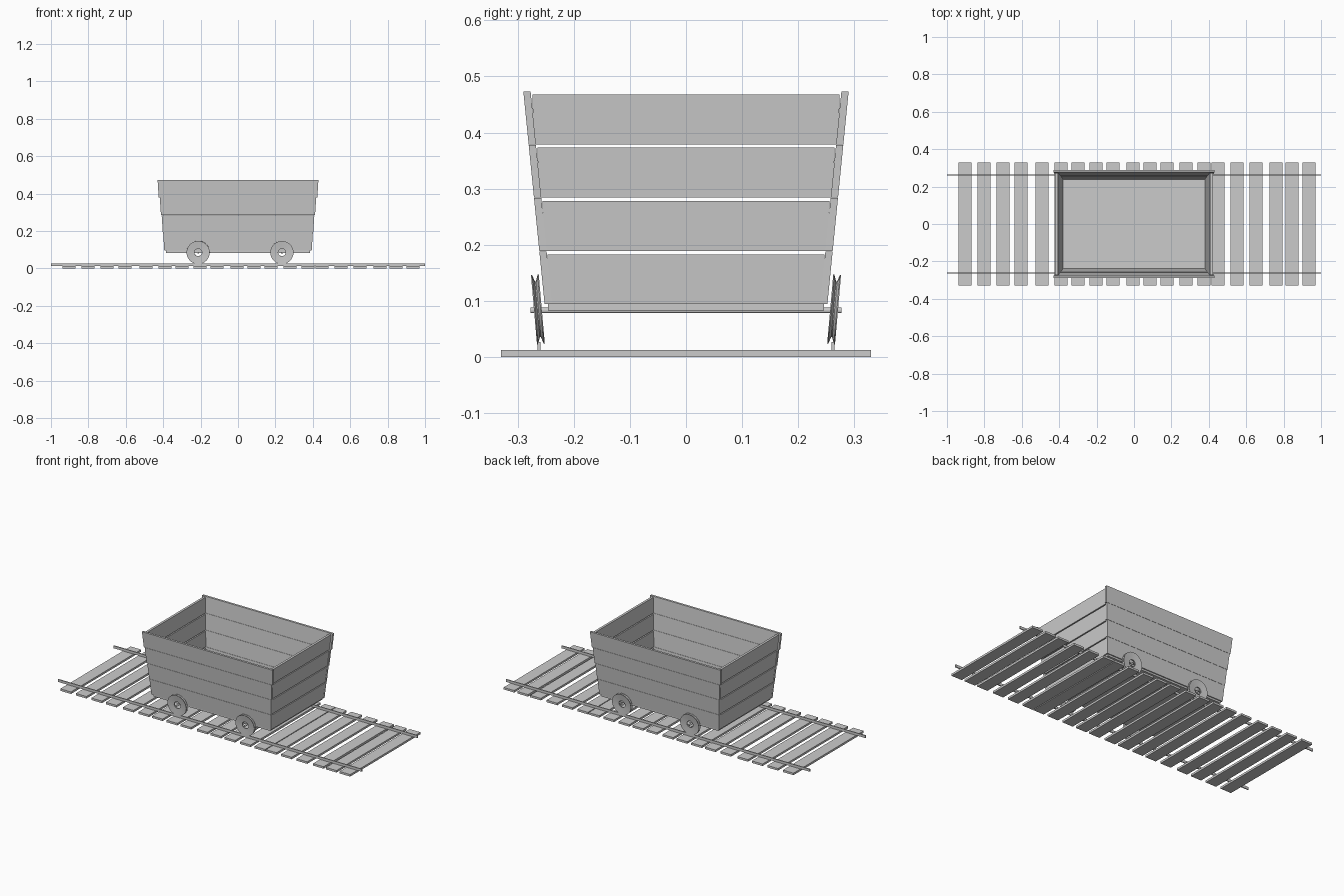
import bpy, bmesh, math
from mathutils import Matrix, Vector

if "Cube" in bpy.data.objects:
    bpy.data.objects.remove(bpy.data.objects["Cube"])


def make(name, bm):
    bmesh.ops.recalc_face_normals(bm, faces=bm.faces)
    me = bpy.data.meshes.new(name)
    bm.to_mesh(me)
    bm.free()
    ob = bpy.data.objects.new(name, me)
    bpy.context.collection.objects.link(ob)
    return ob


def box(name, x, y, z):
    bm = bmesh.new()
    bmesh.ops.create_cube(bm, size=1)
    for v in bm.verts:
        v.co = [r[0] if c < 0 else r[1] for c, r in zip(v.co, (x, y, z))]
    return make(name, bm)


def plank(name, half0, half1, out0, out1, z0, z1, thick, angle):
    """Leaning board whose outer face points along -y, turned about z."""
    bm = bmesh.new()
    bmesh.ops.create_cube(bm, size=1)
    for v in bm.verts:
        top, inner = v.co.z > 0, v.co.y > 0
        half, out = (half1, out1) if top else (half0, out0)
        v.co = (math.copysign(half, v.co.x), -out + (thick if inner else 0),
                z1 if top else z0)
    bmesh.ops.rotate(bm, verts=bm.verts, matrix=Matrix.Rotation(angle, 3, 'Z'))
    return make(name, bm)


def wheel(name, x, side):
    """Grooved wheel with a centre hole, leaning outwards like the walls."""
    profile = [(.020, -.003), (.032, -.004), (.062, -.007), (.062, -.005), (.050, -.001),
               (.050, .001), (.062, .005), (.062, .007), (.032, .004), (.020, .003)]
    bm = bmesh.new()
    n = 32
    rings = [[bm.verts.new((r * math.cos(a), t, r * math.sin(a))) for r, t in profile]
             for a in (2 * math.pi * i / n for i in range(n))]
    for i in range(n):
        a, b = rings[i], rings[(i + 1) % n]
        for j in range(len(profile)):
            k = (j + 1) % len(profile)
            bm.faces.new((a[j], a[k], b[k], b[j]))
    ob = make(name, bm)
    ob.location = (x, side * .264, .085)
    ob.rotation_euler.x = -side * math.radians(5)
    return ob


# Sleepers, unevenly spaced
sleepers = [-.904, -.802, -.70, -.604, -.492, -.39, -.30, -.204, -.112, -.005,
            .085, .177, .278, .375, .45, .55, .652, .76, .845, .935]
for x in sleepers:
    box("sleeper", (x - .035, x + .035), (-.33, .33), (0, .012))

# Rails
for s in (-1, 1):
    box("rail", (-1, 1), (s * .262 - .003, s * .262 + .003), (.012, .027))

# Cart floor
box("cart_floor", (-.385, .385), (-.246, .246), (.083, .095))

# Cart walls: four rows of leaning boards, side boards cover the end boards
side_out = lambda z: .252 + .1 * (z - .094)
end_out = lambda z: .393 + .075 * (z - .094)
for i, half in enumerate((.400, .408, .418, .430)):
    z0 = .094 + .095 * i
    z1, ze = z0 + .094, z0 + .089
    w = .247 + .009 * i
    for a in (0, math.pi):
        plank("side_board", half - .006, half, side_out(z0), side_out(z1), z0, z1, .013, a)
        plank("end_board", w - .003, w, end_out(z0), end_out(ze), z0, ze, .014,
              a + math.pi / 2)

# Axles and wheels
for x in (-.213, .235):
    bm = bmesh.new()
    bmesh.ops.create_cone(bm, cap_ends=True, segments=12, radius1=.005, radius2=.005,
                          depth=.555,
                          matrix=Matrix.Translation(Vector((x, 0, .083)))
                          @ Matrix.Rotation(math.pi / 2, 4, 'X'))
    make("axle", bm)
    for s in (-1, 1):
        wheel("wheel", x, s)
